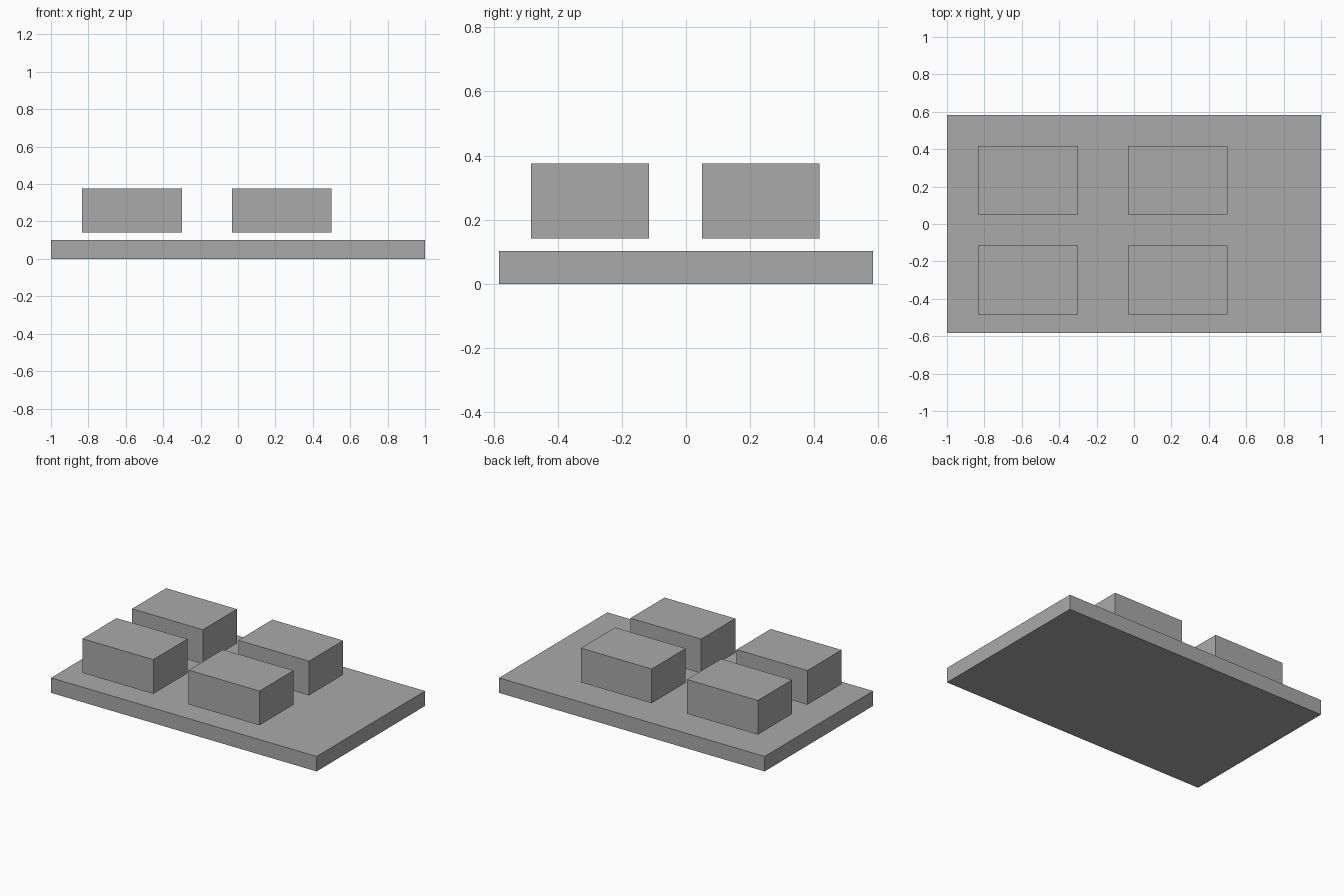
import bpy

if "Cube" in bpy.data.objects:
    bpy.data.objects.remove(bpy.data.objects["Cube"])

# One flat grey for everything
grey = bpy.data.materials.new("grey")
grey.diffuse_color = (0.4, 0.4, 0.4, 1)
grey.use_nodes = True
grey.node_tree.nodes["Principled BSDF"].inputs["Base Color"].default_value = grey.diffuse_color


def box(name, lo, hi):
    """Box between two opposite corners."""
    bpy.ops.mesh.primitive_cube_add(size=1, location=[(a + b) / 2 for a, b in zip(lo, hi)])
    ob = bpy.context.object
    ob.name = name
    ob.scale = [b - a for a, b in zip(lo, hi)]
    bpy.ops.object.transform_apply(location=False, rotation=False, scale=True)
    ob.data.materials.append(grey)
    return ob


# Flat base slab
box("base_slab", (-1, -0.583, 0), (1, 0.583, 0.102))

# Two by two grid of blocks floating just above the slab
for row, y in (("front", -0.483), ("back", 0.05)):
    for side, x in (("left", -0.833), ("middle", -0.033)):
        box(f"{row}_{side}_block", (x, y, 0.142), (x + 0.533, y + 0.367, 0.375))
